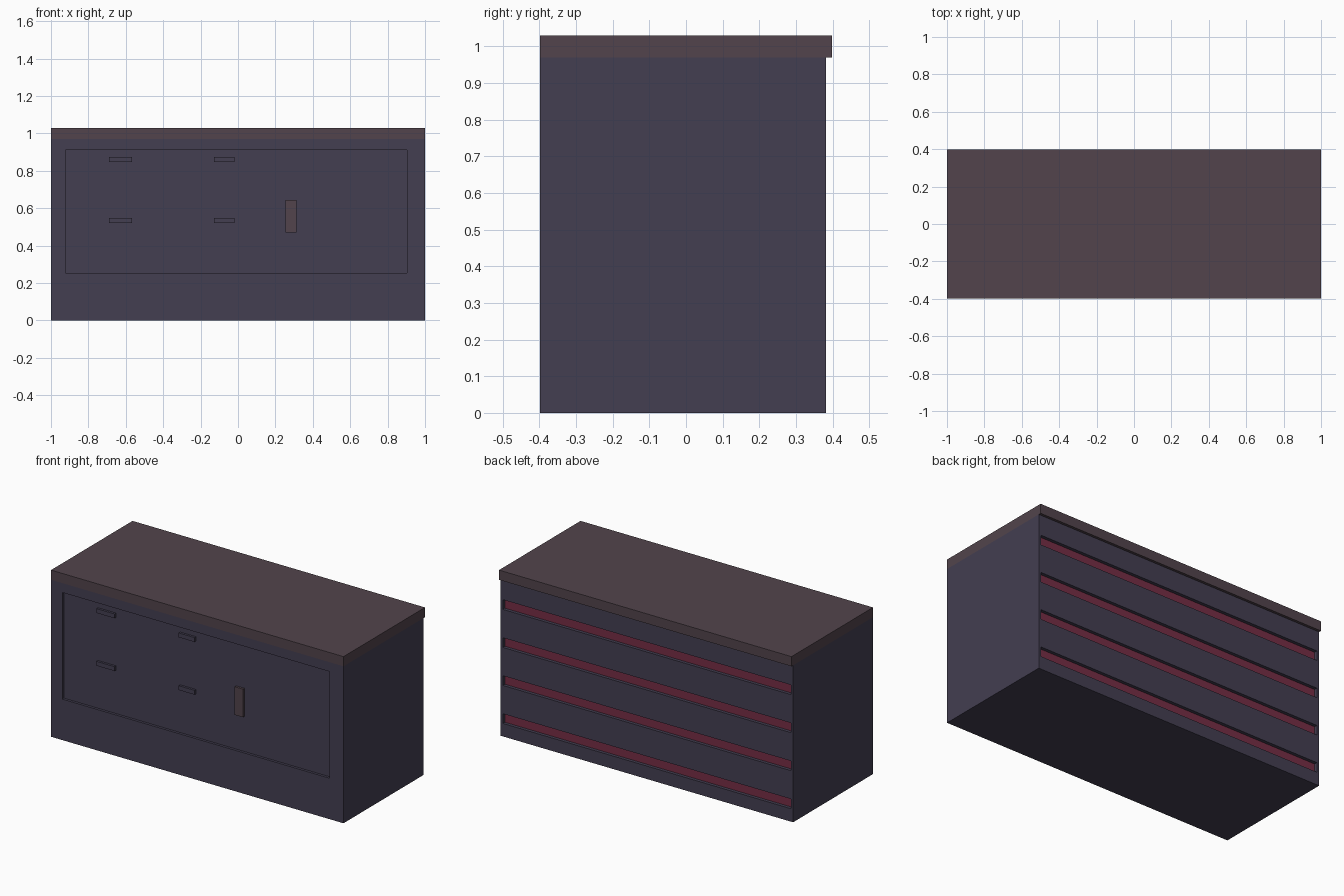
import bpy

if "Cube" in bpy.data.objects:
    bpy.data.objects.remove(bpy.data.objects["Cube"])


def srgb(r, g, b):
    def lin(c):
        c /= 255
        return c / 12.92 if c <= 0.04045 else ((c + 0.055) / 1.055) ** 2.4
    return (lin(r), lin(g), lin(b), 1)


def material(name, rgb):
    m = bpy.data.materials.new(name)
    m.diffuse_color = srgb(*rgb)
    m.use_nodes = True
    m.node_tree.nodes["Principled BSDF"].inputs["Base Color"].default_value = m.diffuse_color
    return m


SLATE = material("dark slate", (67, 62, 81))
BROWN = material("dark brown", (82, 68, 76))
RED = material("dark red", (118, 46, 69))

FRONT, BACK = -0.398, 0.382
RECESS = 0.016
GROOVE = 0.02


def box(name, x, y, z, mat):
    """Box from (min, max) ranges."""
    verts = [(a, b, c) for a in x for b in y for c in z]
    faces = [(0, 1, 3, 2), (4, 6, 7, 5), (0, 4, 5, 1),
             (2, 3, 7, 6), (0, 2, 6, 4), (1, 5, 7, 3)]
    me = bpy.data.meshes.new(name)
    me.from_pydata(verts, [], faces)
    me.materials.append(mat)
    ob = bpy.data.objects.new(name, me)
    bpy.context.collection.objects.link(ob)
    return ob


# Cabinet body, with a front recess and four back grooves cut out
body = box("cabinet_body", (-1, 1), (FRONT, BACK), (0, 0.97), SLATE)
cutters = [box("front_recess_cutter", (-0.923, 0.904),
               (FRONT - 0.1, FRONT + RECESS), (0.253, 0.912), SLATE)]
for i in range(4):
    z = 0.08 + 0.235 * i
    cutters.append(box("groove_cutter", (-0.985, 0.985),
                       (BACK - GROOVE, BACK + 0.1), (z, z + 0.06), SLATE))
for c in cutters:
    mod = body.modifiers.new("cut", 'BOOLEAN')
    mod.operation = 'DIFFERENCE'
    mod.solver = 'EXACT'
    mod.object = c

# Bake the cuts and drop the cutters
bpy.context.view_layer.update()
baked = bpy.data.meshes.new_from_object(
    body.evaluated_get(bpy.context.evaluated_depsgraph_get()))
body.modifiers.clear()
body.data = baked
for c in cutters:
    bpy.data.objects.remove(c)

# Groove floors are red
baked.materials.clear()
baked.materials.append(SLATE)
baked.materials.append(RED)
for p in baked.polygons:
    floor = p.normal.y > 0.9 and p.center.y < BACK - GROOVE / 2
    p.material_index = 1 if floor else 0

# Counter top, overhanging at the back
box("counter_top", (-1, 1), (FRONT, 0.398), (0.97, 1.03), BROWN)

# Drawer handles and upright door handle, sitting inside the recess
hy = (FRONT + 0.002, FRONT + RECESS)
for x in ((-0.69, -0.567), (-0.128, -0.02)):
    for z in (0.521, 0.847):
        box("drawer_handle", x, hy, (z, z + 0.027), SLATE)
box("door_handle", (0.254, 0.312), hy, (0.47, 0.644), BROWN)
